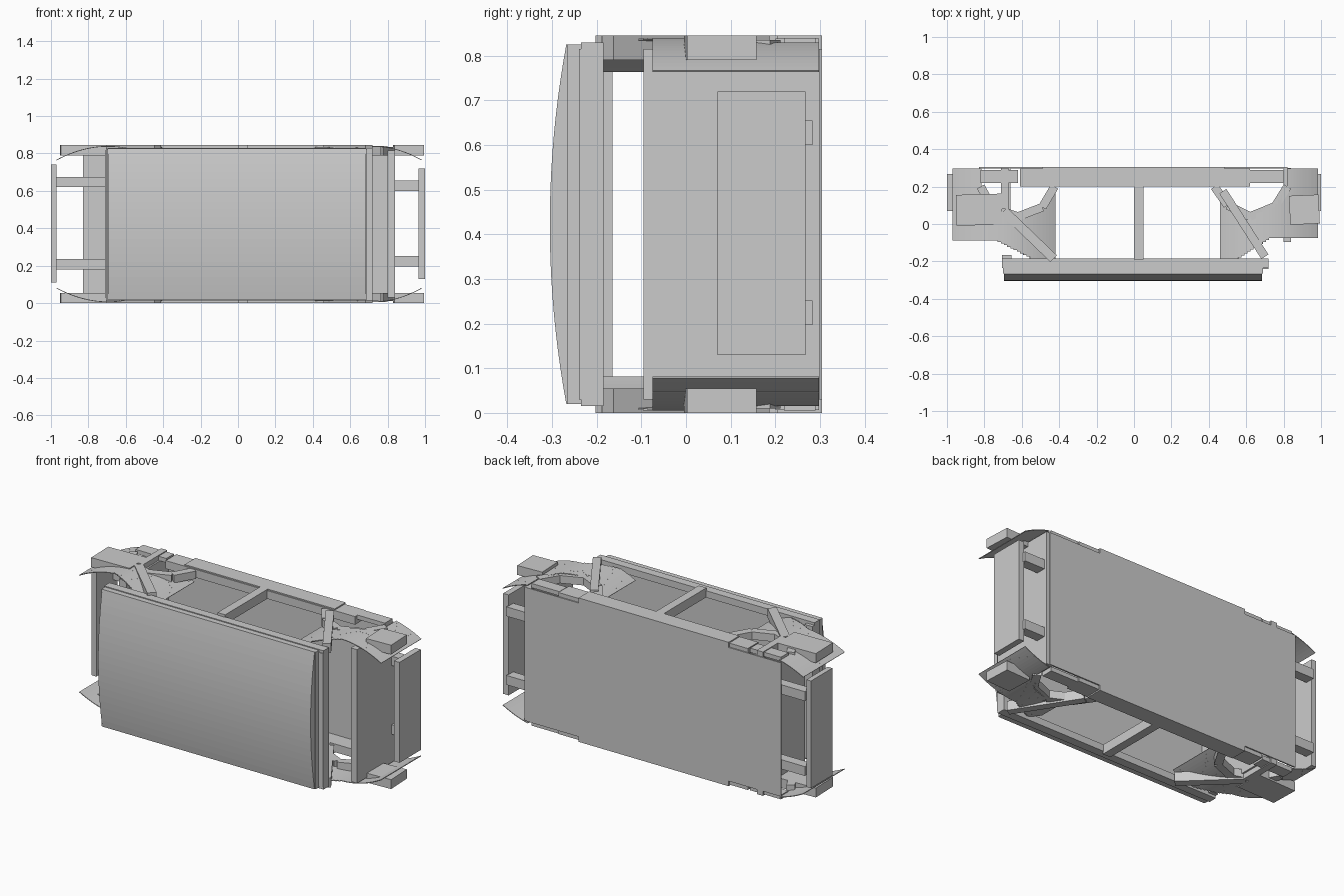
import bpy, math

if "Cube" in bpy.data.objects:
    bpy.data.objects.remove(bpy.data.objects["Cube"])

H = 0.845  # total width of the frame, measured along z


def mesh(name, verts, faces):
    me = bpy.data.meshes.new(name)
    me.from_pydata(verts, [], faces)
    me.update()
    ob = bpy.data.objects.new(name, me)
    bpy.context.collection.objects.link(ob)
    return ob


def box(name, x, y, z):
    v = [(a, b, c) for a in x for b in y for c in z]
    return mesh(name, v, [(0, 1, 3, 2), (4, 6, 7, 5), (0, 4, 5, 1),
                          (2, 3, 7, 6), (0, 2, 6, 4), (1, 5, 7, 3)])


def bar(name, p, q, w, z):
    """Straight bar between two xy points, spanning the z range."""
    dx, dy = q[0] - p[0], q[1] - p[1]
    n = math.hypot(dx, dy)
    ox, oy = -dy / n * w / 2, dx / n * w / 2
    c = [(p[0] + ox, p[1] + oy), (q[0] + ox, q[1] + oy),
         (q[0] - ox, q[1] - oy), (p[0] - ox, p[1] - oy)]
    v = [(a, b, zz) for zz in z for a, b in c]
    return mesh(name, v, [(0, 1, 2, 3), (7, 6, 5, 4)] +
                [(i, i + 4, (i + 1) % 4 + 4, (i + 1) % 4) for i in range(4)])


def interp(pts, x):
    pts = sorted(pts)
    for (x0, y0), (x1, y1) in zip(pts, pts[1:]):
        if x0 <= x <= x1:
            return y0 + (y1 - y0) * (x - x0) / (x1 - x0)
    return None


def sides(z0, z1):
    """The z range on the upper side and its mirror on the lower side."""
    return (("upper", (z0, z1)), ("lower", (H - z1, H - z0)))


# curved roof shell
prof, N = [], 20
for i in range(N + 1):
    t = 2 * i / N - 1
    prof.append((-0.268 - 0.037 * (1 - t * t), H / 2 + t * 0.403))
prof += [(-0.262, 0.825), (-0.262, 0.02)]
v = [(x, y, z) for x in (-0.695, 0.685) for y, z in prof]
n = len(prof)
mesh("roof_panel", v, [tuple(range(n)), tuple(range(2 * n - 1, n - 1, -1))] +
     [(i, i + n, (i + 1) % n + n, (i + 1) % n) for i in range(n)])
box("roof_plate", (-0.7, 0.69), (-0.265, -0.235), (0.02, 0.825))

# roof frame: end headers and side rails
box("roof_header_left", (-0.705, -0.655), (-0.235, -0.165), (0.03, 0.815))
box("roof_header_right", (0.68, 0.72), (-0.24, -0.185), (0.03, 0.815))
for s, z in sides(0.79, 0.83):
    box("roof_rail_" + s, (-0.705, 0.72), (-0.235, -0.185), z)

# floor plate and end panels
box("floor", (-0.83, 0.82), (0.297, 0.305), (0.03, 0.815))
box("end_panel_left", (-0.71, -0.66), (-0.09, 0.3), (0.03, 0.815))
box("end_panel_right", (0.8, 0.84), (-0.095, 0.3), (0.03, 0.815))

# bumpers with brackets
for s, xb, zb, xa, zs in (
        ("left", (-1.0, -0.97), (0.11, 0.74), (-0.97, -0.7), (0.18, 0.62)),
        ("right", (0.965, 1.0), (0.13, 0.72), (0.83, 0.97), (0.197, 0.6))):
    box("bumper_" + s, xb, (0.07, 0.268), zb)
    for i, z in enumerate(zs):
        box(f"bumper_bracket_{s}_{i}", xa, (0.225, 0.283), (z, z + 0.055))

# side sills, corner boxes and posts
for s, z in sides(0.79, H):
    box("sill_" + s, (-0.49, 0.485), (0.205, 0.305), z)
    bar("centre_post_" + s, (0.025, -0.19), (0.025, 0.21), 0.05, z)
    bar("pillar_left_" + s, (-0.695, 0.07), (-0.43, -0.185), 0.05, z)
    bar("pillar_right_" + s, (0.475, 0.175), (0.7, -0.175), 0.045, z)
    bar("lamp_left_" + s, (-0.95, 0.073), (-0.705, 0.08), 0.165, z)
    bar("lamp_right_" + s, (0.832, 0.073), (0.99, 0.08), 0.155, z)
    bar("lamp_post_left_" + s, (-0.69, 0.08), (-0.69, 0.3), 0.04, z)
for s, z in sides(0.79, 0.838):
    box("inner_sill_" + s, (-0.61, 0.62), (0.2, 0.298), z)
for s, z in sides(0.815, 0.84):
    box("corner_box_left_" + s, (-0.82, -0.62), (0.22, 0.29), z)
    box("corner_box_right_" + s, (0.62, 0.8), (0.22, 0.29), z)

# wheel arches from straight bars, and the curved fender sheets around them
arches = {"left": [(-0.82, 0.2), (-0.755, 0.085), (-0.62, 0.04), (-0.49, 0.09), (-0.425, 0.2)],
          "right": [(0.43, 0.2), (0.5, 0.1), (0.62, 0.04), (0.755, 0.095), (0.82, 0.2)]}
lower_edges = {"left": [(-0.98, -0.088), (-0.735, -0.088), (-0.54, -0.188), (-0.41, -0.188)],
               "right": [(0.45, -0.188), (0.55, -0.188), (0.73, -0.075), (0.99, -0.075)]}
spans = {"left": (-0.97, -0.42), "right": (0.46, 0.982)}
for end, pts in arches.items():
    x0, x1 = spans[end]
    mid, half = (x0 + x1) / 2, (x1 - x0) / 2
    for s, z in sides(0.79, 0.835):
        for i, (p, q) in enumerate(zip(pts, pts[1:])):
            bar(f"wheel_arch_{end}_{s}_{i}", p, q, 0.045, z)
        v, f = [], []
        N = 32
        for i in range(N):
            xa, xb = x0 + (x1 - x0) * i / N, x0 + (x1 - x0) * (i + 1) / N
            xm = (xa + xb) / 2
            lo = interp(lower_edges[end], xm)
            hi = interp(pts, xm)
            hi = 0.298 if hi is None else hi
            for x in (xa, xb):
                zz = 0.838 - 0.073 * ((x - mid) / half) ** 2
                zz = zz if s == "upper" else H - zz
                v += [(x, lo, zz), (x, hi, zz)]
            f.append((4 * i, 4 * i + 2, 4 * i + 3, 4 * i + 1))
        ob = mesh(f"fender_{end}_{s}", v, f)
        m = ob.modifiers.new("thickness", "SOLIDIFY")
        m.thickness = 0.004
        m.offset = 0
